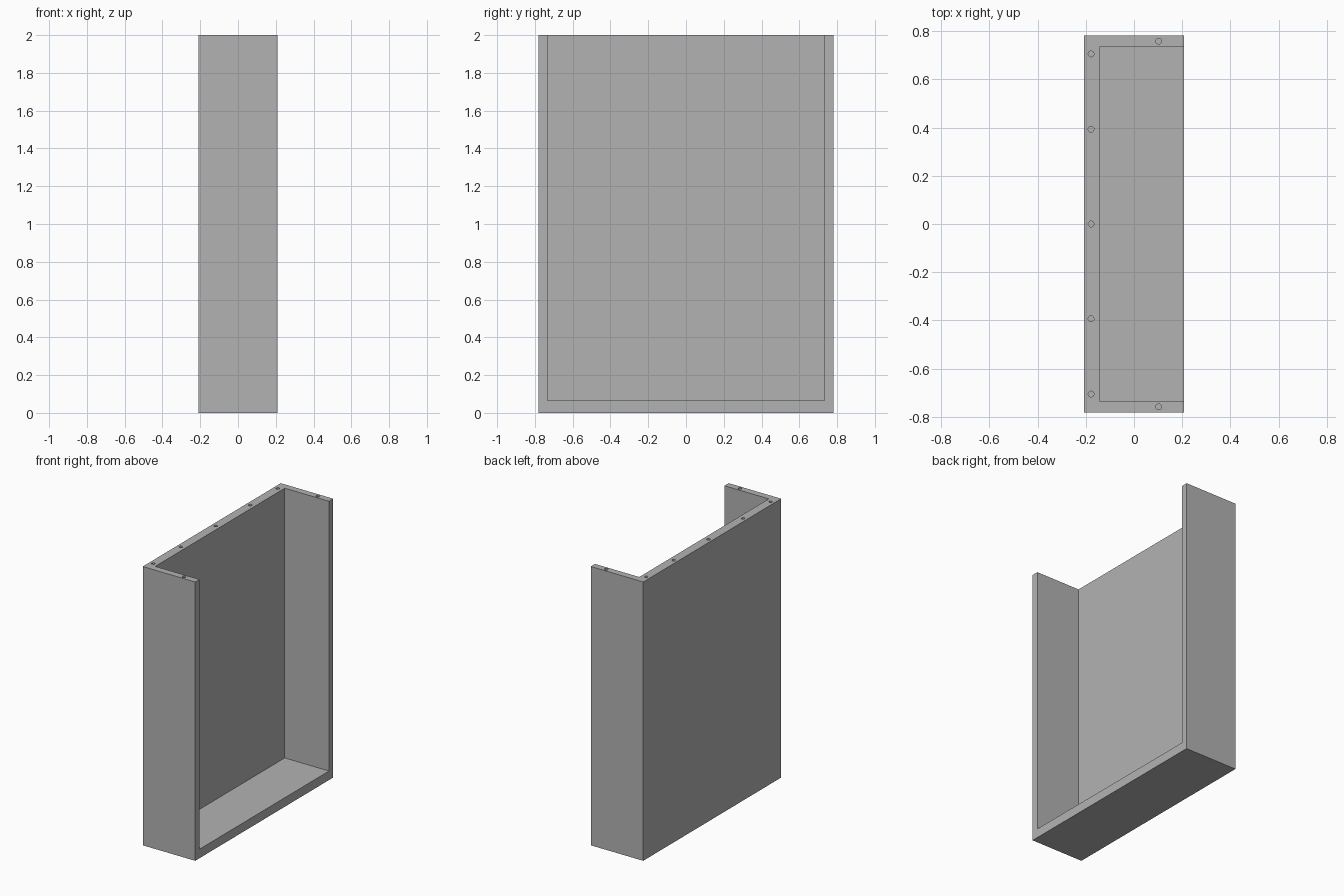
import bpy

if "Cube" in bpy.data.objects:
    bpy.data.objects.remove(bpy.data.objects["Cube"], do_unlink=True)

# Overall size and panel thicknesses
HALF_X, HALF_Y, HEIGHT = 0.208, 0.782, 2.0
BACK, SIDE, FLOOR = 0.065, 0.048, 0.065
HOLE_RADIUS, HOLE_DEPTH = 0.012, 0.15

grey = bpy.data.materials.new("plain grey")
grey.use_nodes = True
color = (0.45, 0.45, 0.45, 1)
grey.diffuse_color = color
grey.node_tree.nodes["Principled BSDF"].inputs["Base Color"].default_value = color


def box(name, low, high):
    """Axis-aligned box between two corners."""
    center = [(a + b) / 2 for a, b in zip(low, high)]
    bpy.ops.mesh.primitive_cube_add(size=1, location=center)
    obj = bpy.context.object
    obj.name = name
    obj.scale = [b - a for a, b in zip(low, high)]
    bpy.ops.object.transform_apply(location=True, rotation=False, scale=True)
    obj.data.materials.append(grey)
    return obj


def cut(target, cutter):
    """Subtract the cutter, then discard it."""
    cutter.hide_render = True
    mod = target.modifiers.new("cut", "BOOLEAN")
    mod.operation = "DIFFERENCE"
    mod.solver = "EXACT"
    mod.object = cutter
    bpy.context.view_layer.objects.active = target
    bpy.ops.object.modifier_apply(modifier=mod.name)
    bpy.data.objects.remove(cutter, do_unlink=True)


# Tray shell: back panel, two sides and a floor, open at the left and the top
shell = box("open_tray", (-HALF_X, -HALF_Y, 0), (HALF_X, HALF_Y, HEIGHT))
cut(shell, box("cavity_cutter", (-HALF_X + BACK, -HALF_Y + SIDE, FLOOR),
               (HALF_X + 1, HALF_Y - SIDE, HEIGHT + 1)))

# Screw holes along the top rim
holes = [(-0.178, y) for y in (-0.705, -0.393, 0, 0.393, 0.705)]
holes += [(0.102, y) for y in (-0.758, 0.758)]
for x, y in holes:
    bpy.ops.mesh.primitive_cylinder_add(
        vertices=24, radius=HOLE_RADIUS, depth=HOLE_DEPTH * 2, location=(x, y, HEIGHT))
    drill = bpy.context.object
    drill.data.materials.append(grey)
    cut(shell, drill)

# Smooth hole walls, crisp panel edges
bpy.ops.object.select_all(action="DESELECT")
shell.select_set(True)
bpy.context.view_layer.objects.active = shell
bpy.ops.object.shade_smooth_by_angle()
